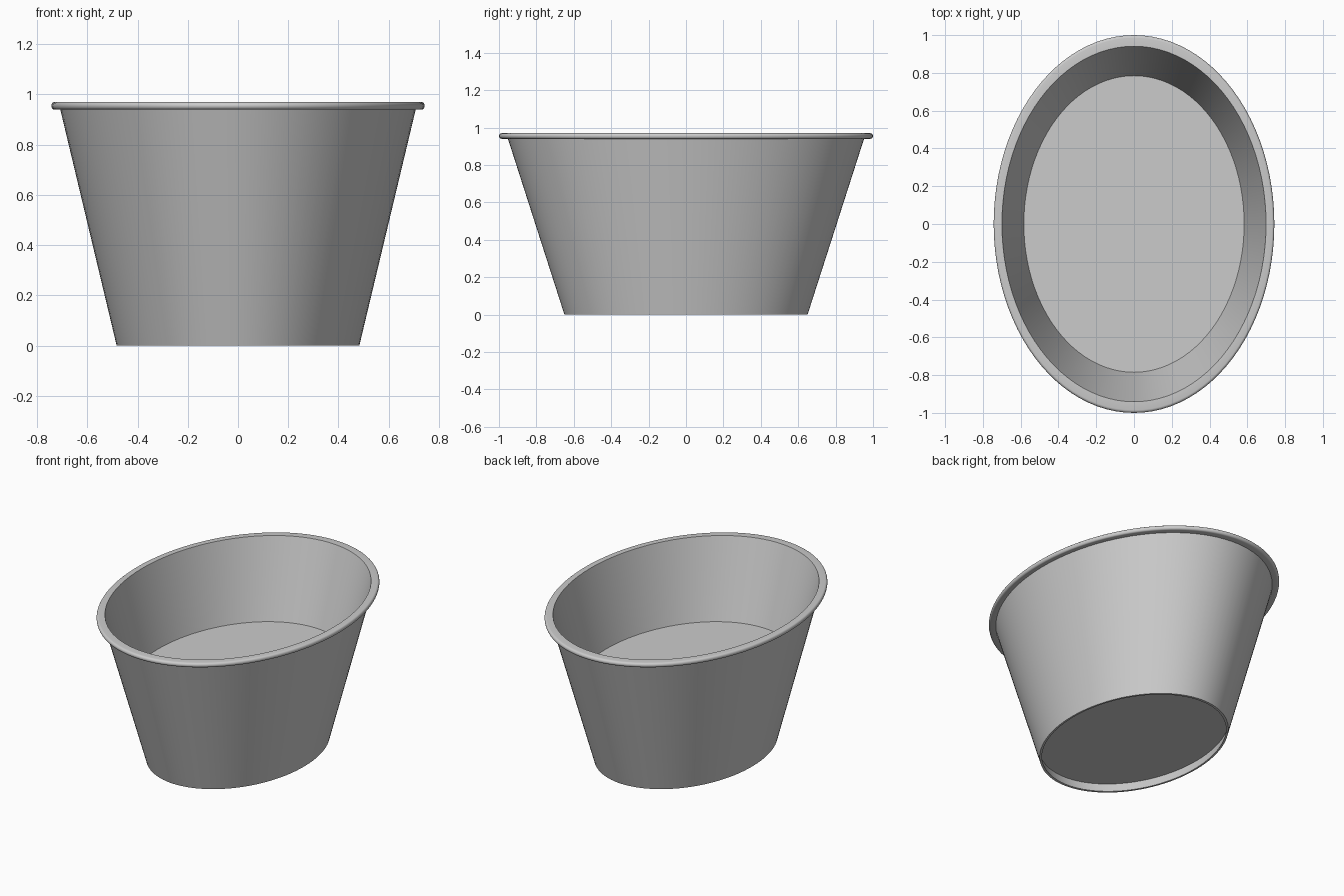
import bpy
import bmesh
import math

SEGMENTS = 96
WIDTH_RATIO = 0.743  # oval: width relative to length

cube = bpy.data.objects.get("Cube")
if cube:
    bpy.data.objects.remove(cube, do_unlink=True)

grey = bpy.data.materials.new("plain grey")
grey.use_nodes = True
color = (0.6, 0.6, 0.6, 1)
grey.diffuse_color = color
grey.node_tree.nodes["Principled BSDF"].inputs["Base Color"].default_value = color


def oval_lathe(name, profile):
    """Spin a closed (radius, z) profile into an oval ring; radius 0 becomes a pole."""
    bm = bmesh.new()
    verts = [bm.verts.new((r, 0, z)) for r, z in profile]
    edges = [bm.edges.new(pair) for pair in zip(verts, verts[1:])]
    bmesh.ops.spin(bm, geom=verts + edges, cent=(0, 0, 0), axis=(0, 0, 1),
                   angle=math.tau, steps=SEGMENTS, use_duplicate=False)
    bmesh.ops.remove_doubles(bm, verts=bm.verts, dist=0.0002)
    bmesh.ops.scale(bm, vec=(WIDTH_RATIO, 1, 1), verts=bm.verts)
    bmesh.ops.recalc_face_normals(bm, faces=bm.faces)
    mesh = bpy.data.meshes.new(name)
    bm.to_mesh(mesh)
    bm.free()
    mesh.materials.append(grey)
    obj = bpy.data.objects.new(name, mesh)
    bpy.context.collection.objects.link(obj)
    bpy.ops.object.select_all(action="DESELECT")
    obj.select_set(True)
    bpy.context.view_layer.objects.active = obj
    bpy.ops.object.shade_smooth_by_angle(angle=math.radians(35))
    return obj


# Tapered tub: raised inner floor, thin wall, shallow recess under the base
# Rolled lip: half-round outer edge with a flat underside
lip_z, lip_r = 0.955, 0.015
lip = [(0.985 + lip_r * math.cos(a), lip_z + lip_r * math.sin(a))
       for a in (math.radians(-90 + 22.5 * i) for i in range(9))]
tub_profile = [(0, 0.06), (0.653, 0.06), (0.634, 0), (0.65, 0),
               (0.952, lip_z - lip_r)] + lip + [(0.941, lip_z + lip_r),
                                                (0.785, 0.475), (0, 0.475)]
oval_lathe("oval_tub", tub_profile)
